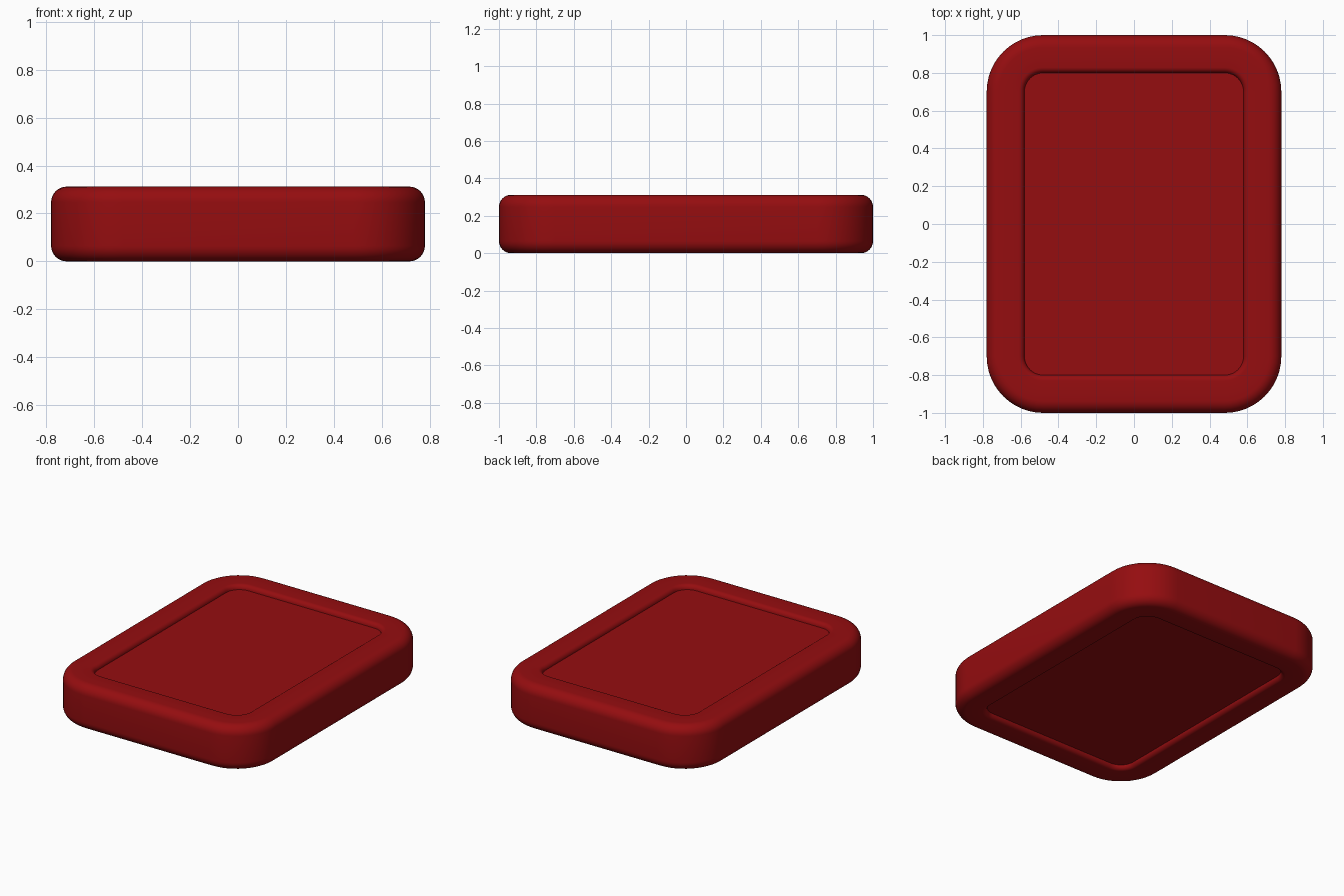
import bpy, bmesh
from math import sin, cos, pi, radians

if "Cube" in bpy.data.objects:
    bpy.data.objects.remove(bpy.data.objects["Cube"])

HX, HY, H, R = 0.78, 1.0, 0.312, 0.30   # half sizes, height, corner radius
EDGE, LIP, DEPTH, INSET = 0.065, 0.03, 0.03, 0.20
N = 12                                  # segments per corner


def ring(bm, inset, z):
    """Rounded rectangle loop pulled in from the outline."""
    r = R - inset
    verts = []
    for k, (sx, sy) in enumerate([(1, 1), (-1, 1), (-1, -1), (1, -1)]):
        for i in range(N + 1):
            a = (k + i / N) * pi / 2
            verts.append(bm.verts.new((sx * (HX - R) + r * cos(a),
                                       sy * (HY - R) + r * sin(a), z)))
    return verts


# Half profile as (inset, z): rounded outer edge, flat rim, rounded lip, panel
upper = []
for i in range(9):
    a = i / 8 * pi / 2
    upper.append((EDGE * (1 - cos(a)), H - EDGE * (1 - sin(a))))
for i in range(7):
    a = i / 6 * pi / 2
    upper.append((INSET - LIP + LIP * sin(a), H - DEPTH * (1 - cos(a))))

# Mirror the profile for the underside
profile = [(d, H - z) for d, z in reversed(upper)] + upper

bm = bmesh.new()
rings = [ring(bm, d, z) for d, z in profile]
for lo, hi in zip(rings, rings[1:]):
    n = len(lo)
    for i in range(n):
        j = (i + 1) % n
        bm.faces.new((lo[i], lo[j], hi[j], hi[i]))

# Recessed panels on both sides
bm.faces.new(rings[-1])
bm.faces.new(list(reversed(rings[0])))
bmesh.ops.recalc_face_normals(bm, faces=bm.faces)

mesh = bpy.data.meshes.new("rounded_slab")
bm.to_mesh(mesh)
bm.free()
slab = bpy.data.objects.new("rounded_slab", mesh)
bpy.context.collection.objects.link(slab)

mat = bpy.data.materials.new("dark_red")
mat.diffuse_color = (0.30, 0.004, 0.005, 1)
mat.use_nodes = True
mat.node_tree.nodes["Principled BSDF"].inputs["Base Color"].default_value = mat.diffuse_color
mesh.materials.append(mat)

bpy.context.view_layer.objects.active = slab
slab.select_set(True)
bpy.ops.object.shade_smooth_by_angle(angle=radians(40))
